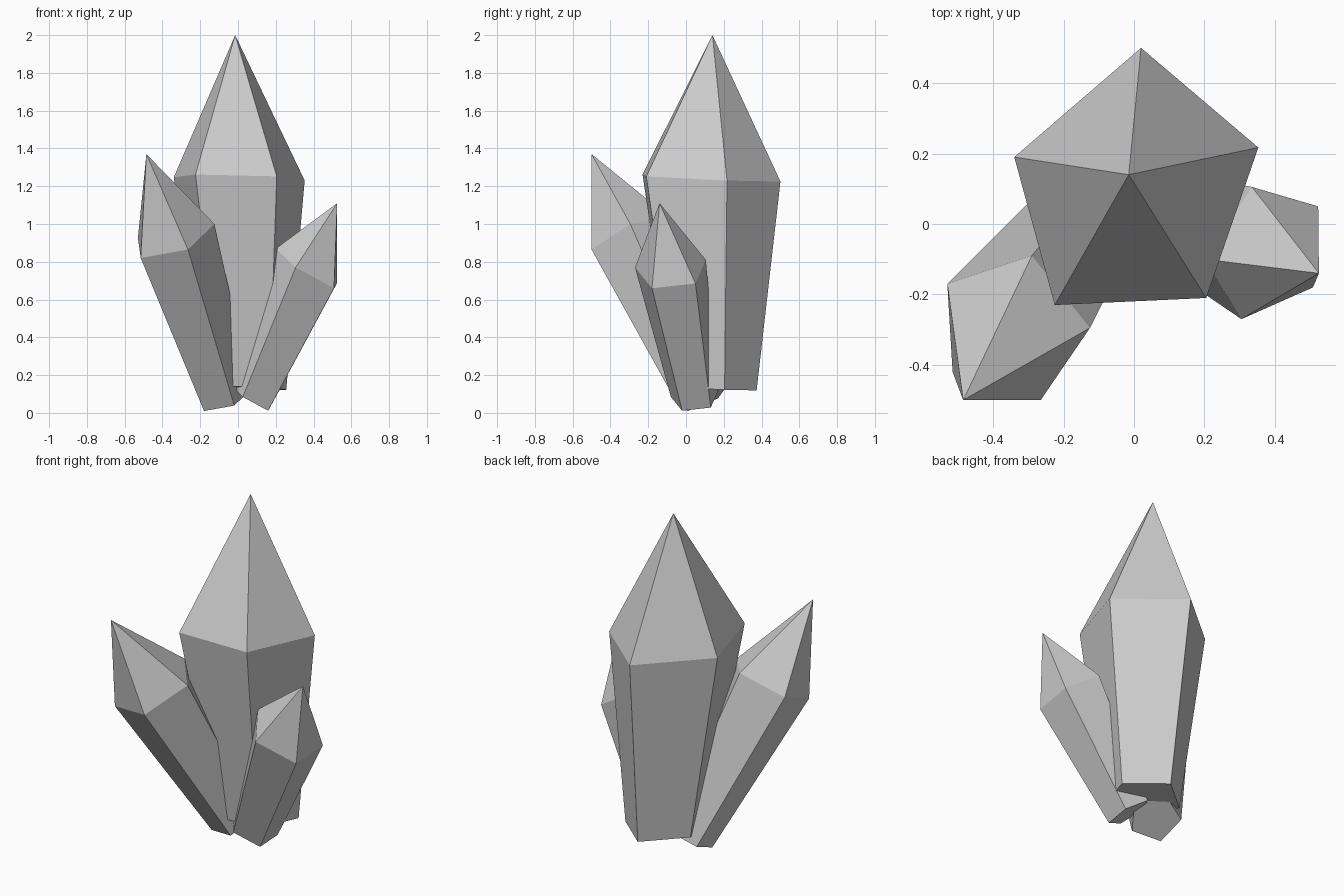
import bpy
import bmesh
from mathutils import Vector

if "Cube" in bpy.data.objects:
    bpy.data.objects.remove(bpy.data.objects["Cube"])


def crystal(name, tip, shoulder, base_center, taper):
    """Pointed five-sided crystal: tip, shoulder ring, and a smaller parallel base ring."""
    ring = [Vector(p) for p in shoulder]
    center = sum(ring, Vector()) / len(ring)
    base = [Vector(base_center) + (p - center) * taper for p in ring]

    bm = bmesh.new()
    apex = bm.verts.new(tip)
    top = [bm.verts.new(p) for p in ring]
    bottom = [bm.verts.new(p) for p in base]
    n = len(ring)
    for i in range(n):
        j = (i + 1) % n
        bm.faces.new((top[i], top[j], apex))
        bm.faces.new((bottom[i], bottom[j], top[j], top[i]))
    bm.faces.new(bottom[::-1])
    bmesh.ops.recalc_face_normals(bm, faces=bm.faces)

    mesh = bpy.data.meshes.new(name)
    bm.to_mesh(mesh)
    bm.free()
    obj = bpy.data.objects.new(name, mesh)
    bpy.context.collection.objects.link(obj)
    return obj


# Tall central crystal
crystal("main_crystal", (-0.015, 0.14, 2.0),
        [(0.02, 0.50, 1.225), (-0.34, 0.19, 1.247), (-0.225, -0.23, 1.262),
         (0.205, -0.21, 1.252), (0.353, 0.217, 1.23)],
        (0.045, 0.13, 0.13), 0.6)

# Crystal leaning to the front left
crystal("left_crystal", (-0.485, -0.50, 1.37),
        [(-0.53, -0.17, 0.925), (-0.515, -0.42, 0.82), (-0.265, -0.50, 0.865),
         (-0.125, -0.295, 1.0), (-0.29, -0.09, 1.037)],
        (-0.071, 0.09, 0.08), 0.64)

# Short crystal leaning to the right
crystal("right_crystal", (0.525, -0.14, 1.11),
        [(0.305, -0.27, 0.77), (0.508, -0.18, 0.66), (0.523, 0.05, 0.685),
         (0.335, 0.105, 0.81), (0.20, -0.10, 0.87)],
        (0.071, 0.046, 0.077), 0.66)
